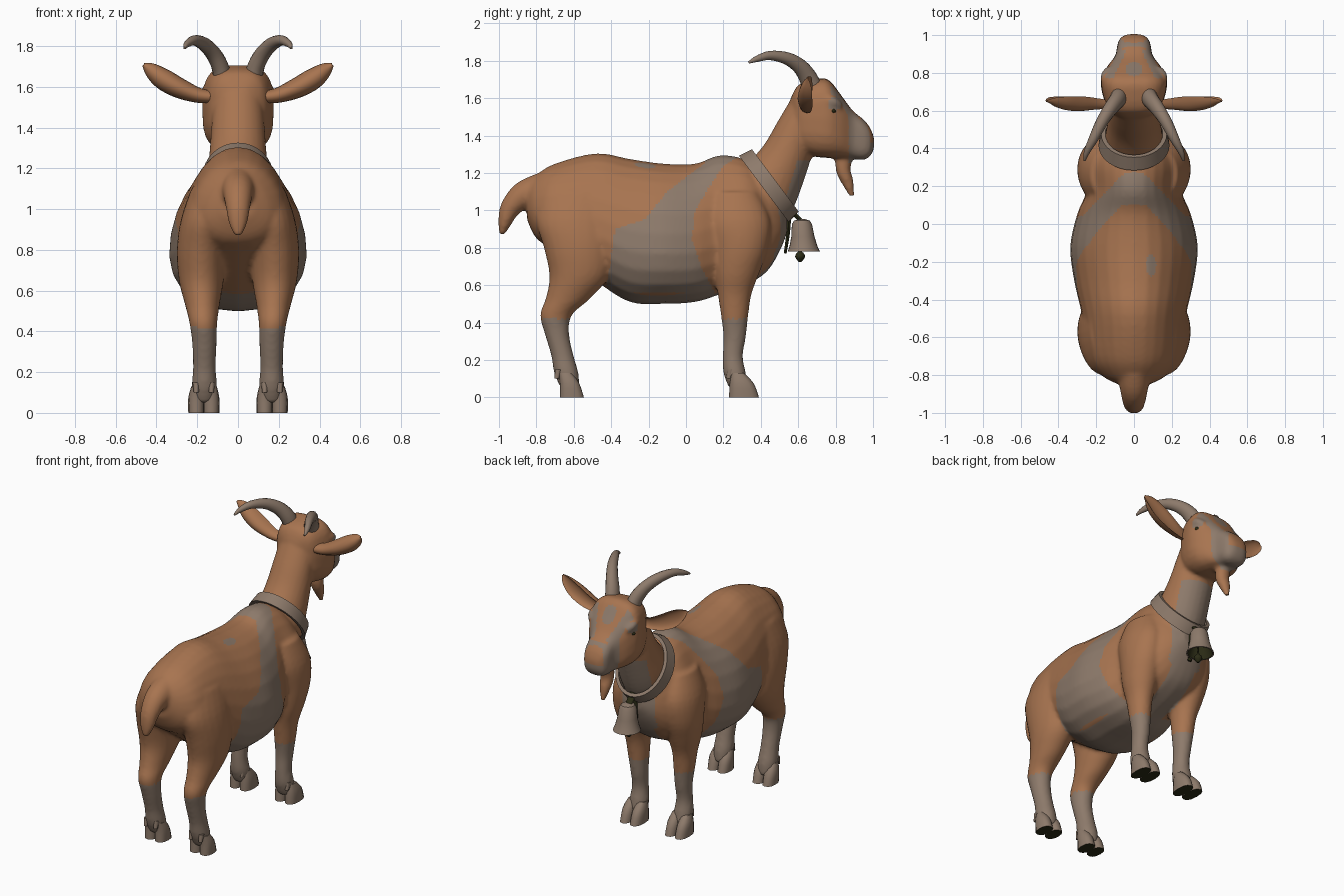
import bpy, bmesh, math
from mathutils import Vector

if "Cube" in bpy.data.objects:
    bpy.data.objects.remove(bpy.data.objects["Cube"])


def material(name, rgb):
    m = bpy.data.materials.new(name)
    m.use_nodes = True
    m.diffuse_color = (*rgb, 1)
    m.node_tree.nodes["Principled BSDF"].inputs["Base Color"].default_value = (*rgb, 1)
    return m


BROWN = material("brown coat", (0.39, 0.175, 0.08))
GREY = material("grey coat", (0.27, 0.197, 0.148))
DARK = material("dark sole", (0.025, 0.025, 0.008))
X, Y, Z = Vector((1, 0, 0)), Vector((0, 1, 0)), Vector((0, 0, 1))


def spline(rows, steps):
    """Smooth rows of numbers with a Catmull-Rom spline."""
    out = []
    for i in range(len(rows) - 1):
        a, b, c, d = (rows[max(0, min(len(rows) - 1, i + k))] for k in (-1, 0, 1, 2))
        for s in range(steps):
            t = s / steps
            out.append([q + t / 2 * (r - p + t * (2 * p - 5 * q + 4 * r - u + t * (3 * (q - r) + u - p)))
                        for p, q, r, u in zip(a, b, c, d)])
    return out + [list(rows[-1])]


def loft(bm, rows, axis=None, side=X, steps=4, seg=24, power=1, dent=0, pear=0, caps=True):
    """Skin ellipses given as x, y, z, side radius, up radius."""
    rows = spline(rows, steps)
    centres = [Vector(r[:3]) for r in rows]
    rings = []
    for i, r in enumerate(rows):
        t = axis or (centres[min(i + 1, len(rows) - 1)] - centres[max(i - 1, 0)]).normalized()
        up = side.cross(t).normalized()
        across = t.cross(up)
        ring = []
        for k in range(seg):
            a = math.tau * k / seg
            c, s = (math.copysign(abs(f) ** power, f) for f in (math.cos(a), math.sin(a)))
            c *= -dent if dent and c > 0 else 1 - pear * s
            ring.append(bm.verts.new(centres[i] + across * c * r[3] + up * s * r[4]))
        rings.append(ring)
    for p, q in zip(rings, rings[1:]):
        for k in range(seg):
            n = (k + 1) % seg
            bm.faces.new((p[k], p[n], q[n], q[k]))
    if caps:
        bm.faces.new(rings[0])
        bm.faces.new(rings[-1])


def finish(name, bm, mats, rule=None, voxel=0, angle=50):
    bmesh.ops.recalc_face_normals(bm, faces=bm.faces)
    me = bpy.data.meshes.new(name)
    bm.to_mesh(me)
    bm.free()
    ob = bpy.data.objects.new(name, me)
    bpy.context.collection.objects.link(ob)
    if voxel:
        mod = ob.modifiers.new("fuse", "REMESH")
        mod.mode, mod.voxel_size = "VOXEL", voxel
        mod = ob.modifiers.new("soften", "SMOOTH")
        mod.factor, mod.iterations = 0.5, 6
        deps = bpy.context.evaluated_depsgraph_get()
        fused = bpy.data.meshes.new_from_object(ob.evaluated_get(deps))
        ob.modifiers.clear()
        ob.data = fused
    ob.data.materials.clear()
    for m in mats:
        ob.data.materials.append(m)
    if rule:
        for f in ob.data.polygons:
            f.material_index = rule(f.center, f.normal)
    bpy.ops.object.select_all(action="DESELECT")
    ob.select_set(True)
    bpy.context.view_layer.objects.active = ob
    bpy.ops.object.shade_smooth_by_angle(angle=math.radians(angle))


def part(name, rows, mats, rule=None, angle=50, **kw):
    bm = bmesh.new()
    loft(bm, rows, **kw)
    finish(name, bm, mats, rule, angle=angle)


def flip(rows, s):
    return [(s * r[0], *r[1:]) for r in rows]


def spans(rows):
    """Turn y, top, bottom, half width into ellipse rows."""
    return [(0, y, (t + b) / 2, w, (t - b) / 2) for y, t, b, w in rows]


# Body: torso, neck, head, tail, beard and legs fused into one skin
bm = bmesh.new()
loft(bm, spans([(-.85, 1.14, .95, .08), (-.8, 1.19, .85, .17), (-.7, 1.25, .78, .235),
                (-.48, 1.305, .62, .27), (-.3, 1.275, .51, .31), (-.12, 1.25, .5, .33),
                (.05, 1.25, .51, .295), (.18, 1.295, .55, .245), (.32, 1.27, .6, .25),
                (.43, 1.18, .67, .2), (.5, 1.08, .78, .13), (.54, .98, .88, .05)]),
     axis=Y, power=.93, pear=.2)
loft(bm, [(0, .36, .98, .15, .17), (0, .44, 1.12, .155, .168), (0, .53, 1.28, .14, .135),
          (0, .59, 1.42, .13, .115), (0, .65, 1.55, .12, .1)])
loft(bm, spans([(.56, 1.6, 1.45, .06), (.6, 1.67, 1.33, .13), (.68, 1.7, 1.29, .165),
                (.76, 1.7, 1.28, .175), (.83, 1.615, 1.28, .145), (.89, 1.535, 1.275, .1),
                (.95, 1.485, 1.27, .088), (.985, 1.44, 1.29, .072), (1.005, 1.39, 1.33, .035)]),
     axis=Y, power=.65)
loft(bm, [(0, -.78, 1.1, .09, .1), (0, -.87, 1.08, .075, .075), (0, -.94, 1.01, .06, .055),
          (0, -.97, .93, .045, .035), (0, -.985, .87, .018, .014)])
loft(bm, [(0, .85, 1.31, .045, .05), (0, .84, 1.22, .045, .04), (0, .865, 1.15, .035, .032),
          (0, .89, 1.07, .012, .012)])
rear = [(.15, -.55, 1.1, .08, .2), (.165, -.58, .95, .115, .22), (.18, -.57, .8, .12, .19),
        (.18, -.57, .65, .11, .16), (.175, -.63, .53, .085, .12), (.17, -.695, .44, .068, .085),
        (.165, -.69, .34, .06, .065), (.165, -.66, .22, .056, .06), (.165, -.64, .13, .062, .065),
        (.165, -.62, .05, .05, .05)]
fore = [(.16, .26, 1.1, .07, .12), (.18, .28, .95, .11, .17), (.185, .29, .8, .115, .15),
        (.18, .27, .66, .1, .12), (.175, .26, .55, .075, .09), (.17, .26, .43, .064, .072),
        (.165, .26, .32, .053, .06), (.165, .25, .22, .05, .054), (.165, .26, .13, .06, .06),
        (.165, .28, .05, .05, .05)]
for s in (1, -1):
    loft(bm, flip(rear, s), axis=Z)
    loft(bm, flip(fore, s), axis=Z)
    # Brow ridges
    loft(bm, flip([(.12, .73, 1.6, .03, .02), (.145, .775, 1.585, .035, .03), (.12, .82, 1.56, .03, .02)], s))


def along(z, pts):
    """Piecewise line through (z, value) points."""
    for (a, u), (b, v) in zip(pts, pts[1:]):
        if z <= b:
            return u + (v - u) * max(0, (z - a) / (b - a))
    return pts[-1][1]


SADDLE_BACK = [(.5, -.44), (.75, -.4), (.9, -.38), (.95, -.22), (1.1, -.1), (1.2, .03), (1.25, .1)]
SADDLE_FRONT = [(.53, .17), (.7, .08), (.85, .03), (1, .05), (1.15, .14), (1.24, .2), (1.29, .29)]


def coat(c, n):
    x, y, z = abs(c.x), c.y, c.z
    if z < .42:
        return 1
    if z < 1.3 and along(z, SADDLE_BACK) < y < along(z, SADDLE_FRONT):
        return int(not (x > .2 and z < .56))
    if .47 + max(0, z - .95) * .38 < y < .75 and z < 1.27 and x < .12:   # throat and breast
        return 1
    if x < .09 and z < .75 and 0 < y < .5:                        # between the forelegs
        return 1
    if y > .87 and 1.25 < z < 1.49:                               # muzzle around a brown nose
        return int(not (n.y > .75 and z > 1.36) and not (n.z > .5 and y < .935 and x < .06))
    if math.hypot(x, (y - .82) * 1.2) < .045 and z > 1.5:          # forehead spot
        return 1
    if x > .08 and math.hypot(y - .795, z - 1.57) < .036:          # eyelids
        return 1
    if z > 1.4 and .77 < y < .92 and abs(x - along(y, [(.78, .13), (.9, .07)])) < .022 and n.z > .1:
        return 1
    return int(math.hypot(c.x - .09, (y + .22) * .5) < .028 and z > 1.15)   # back spot


finish("body", bm, [BROWN, GREY], coat, voxel=.012)

for s, label in ((1, "left"), (-1, "right")):
    # Cloven hooves with dark soles
    for leg, y, length in (("front", .31, .08), ("rear", -.61, .064)):
        bm = bmesh.new()
        for d in (-.037, .037):
            x = s * .168 + d
            loft(bm, [(x * .99, y - .035, .13, .026, .035), (x, y - .012, .075, .039, length * .8),
                      (x, y, 0, .039, length)], axis=Z, seg=12, steps=3, power=.85)
            loft(bm, [(x, y - .07, .15, .018, .02), (x, y - .082, .1, .012, .012)], axis=Z, seg=8, steps=1)
        finish(f"{label}_{leg}_hoof", bm, [GREY, DARK], lambda c, n: int(c.z < .01 and n.z < -.9))

    # Horns, cupped ears and eyes
    part(f"{label}_horn", flip([(.075, .68, 1.64, .045, .055), (.09, .655, 1.705, .042, .05),
         (.125, .61, 1.768, .037, .042), (.17, .54, 1.812, .032, .034), (.215, .45, 1.828, .025, .025),
         (.25, .38, 1.81, .016, .017), (.262, .335, 1.79, .006, .006)], s), [GREY], seg=14)
    part(f"{label}_ear", flip([(.13, .655, 1.55, .045, .03), (.2, .665, 1.56, .06, .038),
         (.29, .675, 1.595, .078, .05), (.37, .675, 1.64, .07, .052), (.43, .67, 1.685, .045, .035),
         (.465, .655, 1.71, .01, .008)], s), [BROWN], side=Y, dent=.4, seg=20)
    part(f"{label}_eye", flip([(.16, .775, 1.53, .004, .004), (.157, .79, 1.532, .016, .012),
         (.15, .805, 1.53, .004, .004)], s), [DARK], axis=Y, seg=10)

# Collar: a slanted oval band
lean = Vector((0, .8, .6))
mid = Vector((0, .447, 1.137))
band = [(*(mid + lean * h), w, w + .034) for h, w in
        ((-.038, .188), (.038, .174), (.038, .152), (-.038, .166), (-.038, .188))]
part("collar", band, [GREY], axis=lean, steps=1, seg=32, caps=False, angle=40)

# Bell with dark inside, clapper and straps
bell = [(0, .62, .955, .012, .012), (0, .62, .945, .042, .042), (0, .62, .925, .054, .054),
        (0, .625, .86, .062, .062), (0, .628, .81, .074, .074), (0, .63, .78, .086, .086),
        (0, .63, .78, .077, .077), (0, .63, .86, .05, .05), (0, .625, .92, .03, .03)]
part("bell", bell, [GREY, DARK], lambda c, n: int(n.z < -.05 and math.hypot(c.x, c.y - .63) < .077
     and n.dot(c - Vector((0, .63, c.z))) < 0), axis=Z, steps=1, seg=24, angle=40)
part("clapper", [(0, .61, .86, .006, .006), (0, .61, .79, .006, .006), (0, .61, .77, .02, .02),
     (0, .61, .75, .026, .026), (0, .61, .725, .008, .008)], [DARK], axis=Z, seg=12)
part("bell_loop", [(0, .545, 1.02, .025, .012), (0, .58, .98, .025, .012), (0, .62, .94, .022, .012)],
     [DARK], seg=10)
part("strap_end", [(0, .55, .95, .02, .012), (0, .545, .87, .02, .01), (0, .53, .77, .015, .008)],
     [DARK], seg=10)
